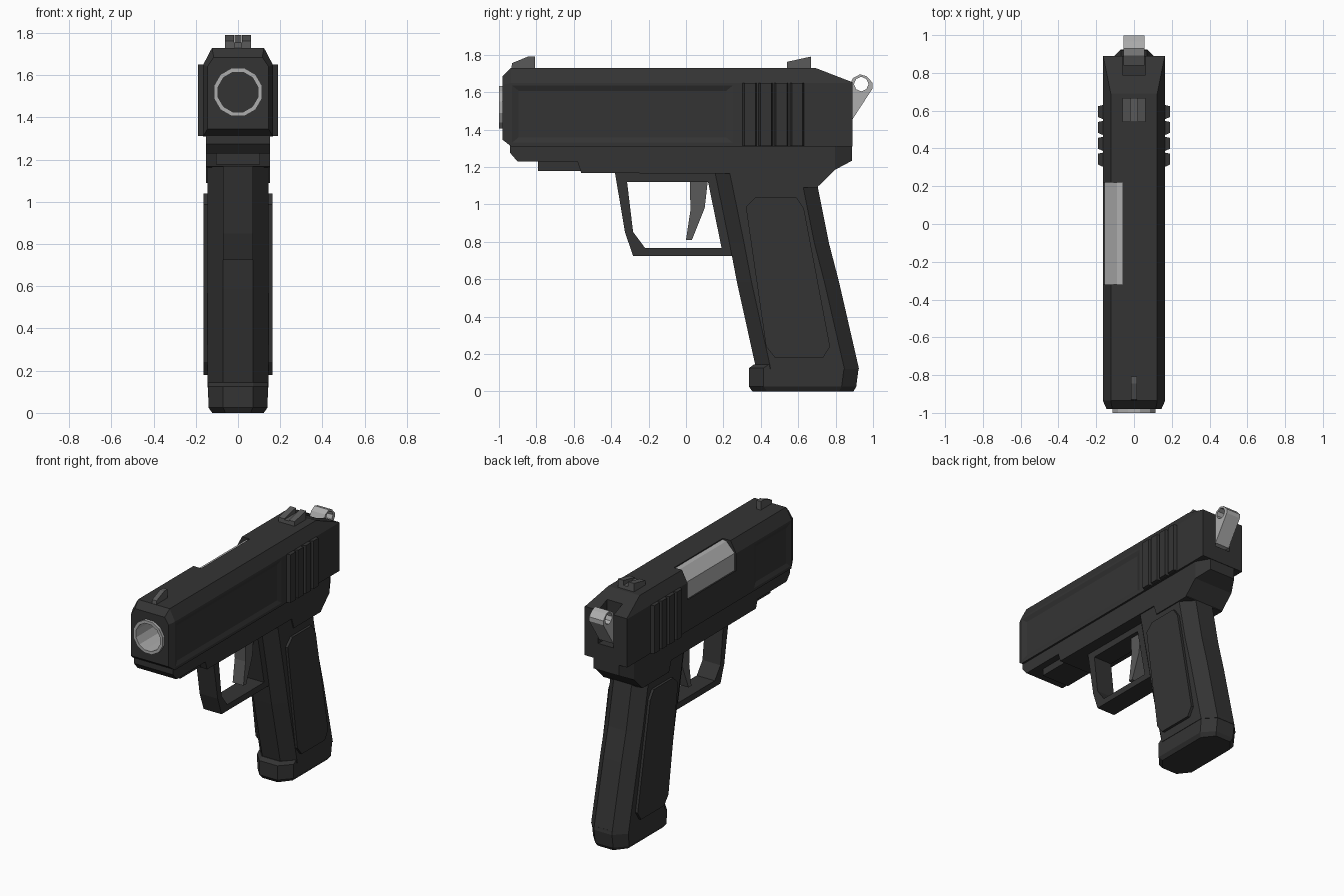
import bpy, bmesh, math

if "Cube" in bpy.data.objects:
    bpy.data.objects.remove(bpy.data.objects["Cube"])


def material(name, v):
    m = bpy.data.materials.new(name)
    m.diffuse_color = (v, v, v, 1)
    m.use_nodes = True
    m.node_tree.nodes["Principled BSDF"].inputs["Base Color"].default_value = m.diffuse_color
    return m


DARK = material("black metal", 0.034)
GREY = material("dark grey metal", 0.10)
LIGHT = material("bare steel", 0.42)


def loft(name, rings, mat, closed=False):
    """Skin equal-length rings of points; cap both ends unless closed."""
    bm = bmesh.new()
    vs = [[bm.verts.new(p) for p in r] for r in rings]
    n = len(rings[0])
    pairs = list(zip(vs, vs[1:])) + ([(vs[-1], vs[0])] if closed else [])
    for a, b in pairs:
        for i in range(n):
            j = (i + 1) % n
            bm.faces.new((a[i], a[j], b[j], b[i]))
    if not closed:
        bm.faces.new(vs[0])
        bm.faces.new(vs[-1])
    bmesh.ops.recalc_face_normals(bm, faces=bm.faces)
    me = bpy.data.meshes.new(name)
    bm.to_mesh(me)
    bm.free()
    me.materials.append(mat)
    ob = bpy.data.objects.new(name, me)
    bpy.context.collection.objects.link(ob)
    return ob


def plate(name, prof, x0, x1, mat):
    """Extrude a side profile of (y, z) points from x0 to x1."""
    return loft(name, [[(x, y, z) for y, z in prof] for x in (x0, x1)], mat)


def rect(a0, a1, b0, b1):
    return [(a0, b0), (a1, b0), (a1, b1), (a0, b1)]


def circle(y, r, z=1.52, n=12):
    return [(r * math.cos((i + .5) * math.tau / n), y,
             z + r * math.sin((i + .5) * math.tau / n)) for i in range(n)]


def cut(ob, cutter):
    m = ob.modifiers.new("cut", 'BOOLEAN')
    m.operation, m.object, m.solver = 'DIFFERENCE', cutter, 'EXACT'
    bpy.context.view_layer.objects.active = ob
    bpy.ops.object.modifier_apply(modifier=m.name)
    bpy.data.objects.remove(cutter)


# Slide: chamfered section along y, nose chamfer and sloped rear
def slide_ring(y, w, zb, zs, wt, zt):
    half = [(w, zb), (w, zs), (wt, zt)]
    return [(x, y, z) for x, z in half] + [(-x, y, z) for x, z in reversed(half)]


slide = loft("slide", [slide_ring(-.98, .145, 1.345, 1.64, .115, 1.685),
                       slide_ring(-.935, .165, 1.31, 1.65, .123, 1.73),
                       slide_ring(.69, .165, 1.31, 1.65, .123, 1.73),
                       slide_ring(.89, .165, 1.31, 1.65, .163, 1.653)], DARK)
cut(slide, loft("bore_cutter", [circle(-1.1, .112), circle(-.55, .112)], DARK))
cut(slide, plate("port_cutter", rect(-.32, .22, 1.53, 1.9), -.3, -.062, DARK))
cut(slide, plate("hammer_slot_cutter", rect(.79, 1.0, 1.42, 1.9), -.06, .06, DARK))
for side, y1 in ((1, .25), (-1, -.52)):     # sunken side panels
    rings = []
    for x, d in ((.153, .035), (.165, 0), (.177, -.035)):
        rings.append([(side * x, y, z) for y, z in
                      rect(-.93 + d, y1 - d, 1.33 + d * .8, 1.635 - d * .8)])
    cut(slide, loft("panel_cutter", rings, DARK))

# Grasping ribs at the rear of the slide
for side in (-1, 1):
    for i in range(4):
        y = .34 + i * .084
        foot = [(.16, y - .039), (.19, y - .026), (.19, y + .032), (.16, y + .039)]
        loft("slide_rib", [[(side * a, b, z) for a, b in foot]
                           for z in (1.312, 1.65)], DARK)

# Barrel, bore end and chamber block showing in the ejection port
loft("barrel", [circle(-.6, .118), circle(-1.0, .118),
                circle(-1.0, .097), circle(-.6, .097)], LIGHT, closed=True)
loft("bore_end", [circle(-.62, .105), circle(-.6, .105)], DARK)
chamber = [(-.05, 1.725), (-.09, 1.717), (-.155, 1.65), (-.155, 1.525), (-.05, 1.525)]
loft("chamber", [[(x, y, z) for x, z in chamber] for y in (-.32, .22)], LIGHT)

# Hammer with a round eye
hammer = plate("hammer", [(.84, 1.45), (.885, 1.447), (.998, 1.62), (.998, 1.65),
                          (.965, 1.685), (.93, 1.695), (.893, 1.675), (.875, 1.64),
                          (.84, 1.58)], -.055, .055, LIGHT)
eye = [(.937 + .039 * math.cos(i * math.tau / 8), 1.643 + .039 * math.sin(i * math.tau / 8))
       for i in range(8)]
cut(hammer, plate("eye_cutter", eye, -.2, .2, LIGHT))

# Sights
plate("front_sight", [(-.935, 1.72), (-.93, 1.755), (-.845, 1.79), (-.807, 1.79),
                      (-.807, 1.72)], -.017, .017, GREY)
plate("rear_sight_base", rect(.54, .668, 1.72, 1.755), -.062, .062, GREY)
for x in (-.062, .018):
    plate("rear_sight_post", [(.54, 1.75), (.54, 1.762), (.668, 1.79), (.668, 1.75)],
          x, x + .044, GREY)

# Frame under the slide, accessory rail and tapered tail
plate("frame", [(-.94, 1.315), (-.94, 1.275), (-.90, 1.228), (-.58, 1.228), (-.56, 1.168),
                (.38, 1.163), (.405, 1.09), (.705, 1.09), (.705, 1.315)], -.152, .152, DARK)
plate("rail", rect(-.79, -.55, 1.178, 1.24), -.105, .105, DARK)
loft("frame_tail", [[(-w, y, 1.315), (w, y, 1.315), (w, y, z), (-w, y, z)]
                    for y, w, z in ((.70, .152, 1.09), (.797, .152, 1.185),
                                    (.887, .10, 1.233))], DARK)

# Trigger guard as a closed loop of inner and outer profiles
outer = [(-.38, 1.17), (-.326, .85), (-.283, .725), (.26, .725), (.17, 1.17)]
inner = [(-.315, 1.12), (-.283, .853), (-.22, .768), (.19, .768), (.118, 1.12)]
loft("trigger_guard", [[(x, y, z) for y, z in p] for p, x in
                       ((outer, -.07), (outer, .07), (inner, .07), (inner, -.07))],
     DARK, closed=True)
plate("trigger", [(.02, 1.14), (.118, 1.14), (.10, .98), (.032, .81), (0, .81),
                  (.024, .97)], -.042, .042, GREY)


# Grip and base: stacked octagonal sections
def grip_ring(z, f, b, w=.145, n=.07, c=.078):
    half = [(n, f), (w, f + c), (w, b - c), (n, b)]
    return [(x, y, z) for x, y in half] + [(-x, y, z) for x, y in reversed(half)]


loft("grip", [grip_ring(1.22, .145, .68), grip_ring(1.09, .172, .705),
              grip_ring(.79, .233, .765), grip_ring(.586, .272, .818),
              grip_ring(.12, .375, .925)], DARK)
loft("magazine_base", [grip_ring(.145, .365, .92, .142), grip_ring(.125, .337, .923, .142),
                       grip_ring(.025, .337, .91, .14), grip_ring(0, .355, .895, .122, .06)],
     DARK)

# Grip side panels
panel = [(.374, 1.04), (.588, 1.04), (.63, .98), (.77, .24), (.733, .18),
         (.476, .18), (.428, .24), (.32, .987)]
for side in (-1, 1):
    plate("grip_panel", panel, side * .13, side * .163, DARK)
